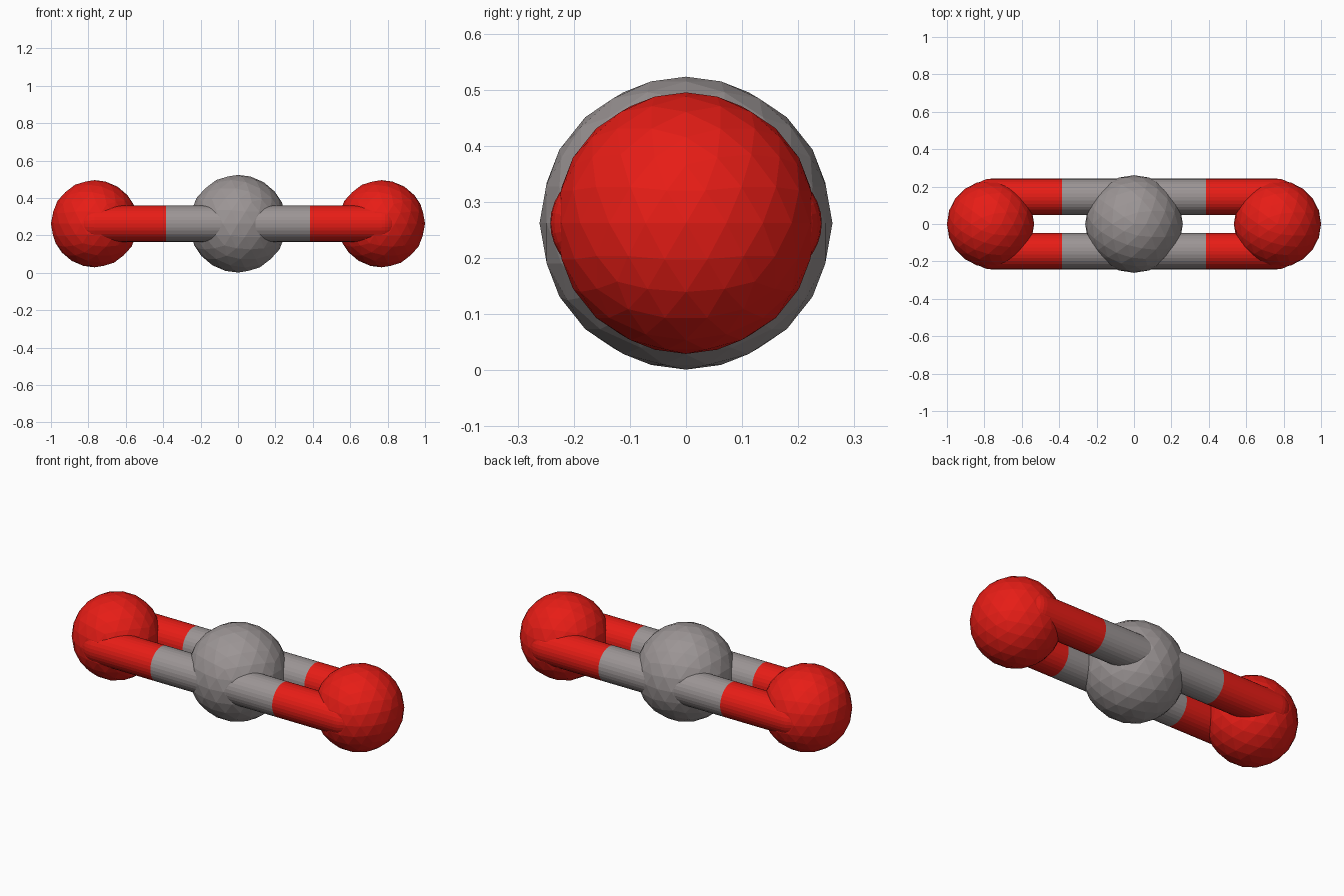
import bpy, bmesh
from math import pi, sin, cos

if "Cube" in bpy.data.objects:
    bpy.data.objects.remove(bpy.data.objects["Cube"])

Z = 0.262        # height of the molecule axis
OX = 0.767       # oxygen centre distance
MID = 0.385      # colour change along each bond
BOND_Y, BOND_R = 0.145, 0.097


def material(name, rgb):
    m = bpy.data.materials.new(name)
    m.diffuse_color = (*rgb, 1)
    m.use_nodes = True
    m.node_tree.nodes["Principled BSDF"].inputs["Base Color"].default_value = m.diffuse_color
    return m


red = material("red", (0.8, 0.012, 0.008))
grey = material("grey", (0.33, 0.30, 0.30))


def ball(name, x, radius, mat):
    bpy.ops.mesh.primitive_ico_sphere_add(subdivisions=3, radius=radius, location=(x, 0, Z))
    o = bpy.context.object
    o.name = name
    o.data.materials.append(mat)


def rod(name, profile, side, y, mat, n=32):
    """Revolve (x, radius) points about a line parallel to x."""
    bm = bmesh.new()
    rings = [[bm.verts.new((side * x, y + r * cos(2 * pi * i / n), Z + r * sin(2 * pi * i / n)))
              for i in range(n)] for x, r in profile]
    for a, b in zip(rings, rings[1:]):
        for i in range(n):
            j = (i + 1) % n
            bm.faces.new((a[i], a[j], b[j], b[i]))
    bm.faces.new(rings[0])
    bm.faces.new(rings[-1])
    bmesh.ops.recalc_face_normals(bm, faces=bm.faces)
    me = bpy.data.meshes.new(name)
    bm.to_mesh(me)
    bm.free()
    me.materials.append(mat)
    o = bpy.data.objects.new(name, me)
    bpy.context.collection.objects.link(o)


# Atoms
ball("carbon_atom", 0, 0.261, grey)
ball("oxygen_atom_right", OX, 0.233, red)
ball("oxygen_atom_left", -OX, 0.233, red)

# Double bonds: grey inner half, red outer half with a rounded end
cap = [(OX + BOND_R * sin(t * pi / 16), BOND_R * cos(t * pi / 16)) for t in range(8)]
for side, sn in ((1, "right"), (-1, "left")):
    for y, yn in ((-BOND_Y, "front"), (BOND_Y, "back")):
        rod(f"bond_inner_{sn}_{yn}", [(0, BOND_R), (MID, BOND_R)], side, y, grey)
        rod(f"bond_outer_{sn}_{yn}", [(MID, BOND_R)] + cap, side, y, red)
